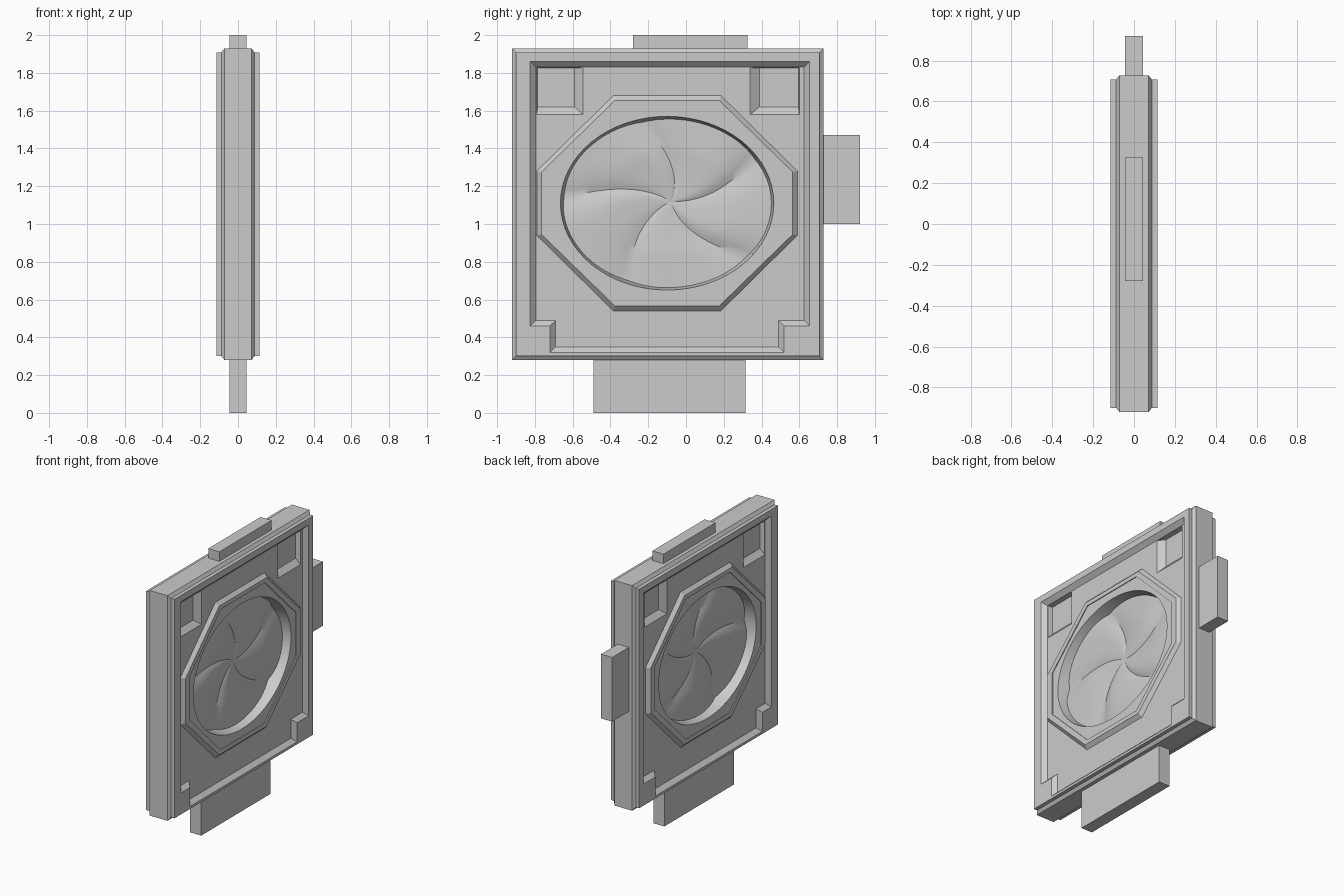
import bpy, bmesh
from math import sin, cos, pi, radians

if "Cube" in bpy.data.objects:
    bpy.data.objects.remove(bpy.data.objects["Cube"])

CY, CZ = -0.10, 1.11          # centre of the round opening


def finish(name, bm, normals=True):
    if normals:
        bmesh.ops.recalc_face_normals(bm, faces=bm.faces)
    me = bpy.data.meshes.new(name)
    bm.to_mesh(me)
    bm.free()
    ob = bpy.data.objects.new(name, me)
    bpy.context.collection.objects.link(ob)
    return ob


def loft(name, rings):
    """Closed solid through rings of (x, [(y, z), ...])."""
    bm = bmesh.new()
    loops = [[bm.verts.new((x, y, z)) for y, z in pts] for x, pts in rings]
    n = len(loops[0])
    for a, b in zip(loops, loops[1:]):
        for i in range(n):
            j = (i + 1) % n
            bm.faces.new((a[i], a[j], b[j], b[i]))
    bm.faces.new(loops[0])
    bm.faces.new(loops[-1])
    return finish(name, bm)


def rect(y0, y1, z0, z1):
    return [(y0, z0), (y1, z0), (y1, z1), (y0, z1)]


def octagon(hy, hz, cy, cz):
    q = [(hy, cz), (cy, hz), (-cy, hz), (-hy, cz)]
    return [(CY + y, CZ + z) for y, z in q + [(-y, -z) for y, z in q]]


def ellipse(a, b, n=64):
    return [(CY + a * cos(2 * pi * i / n), CZ + b * sin(2 * pi * i / n)) for i in range(n)]


def notched(d):
    """Recess outline with stepped lower corners, grown outward by d."""
    return [(-0.69 - d, 0.35 - d), (0.49 + d, 0.35 - d), (0.49 + d, 0.49 - d),
            (0.625 + d, 0.49 - d), (0.625 + d, 1.83 + d), (-0.795 - d, 1.83 + d),
            (-0.795 - d, 0.49 - d), (-0.69 - d, 0.49 - d)]


def cut(ob, cutters):
    bpy.context.view_layer.objects.active = ob
    for c in cutters:
        m = ob.modifiers.new("cut", 'BOOLEAN')
        m.operation, m.solver, m.object = 'DIFFERENCE', 'EXACT', c
        bpy.ops.object.modifier_apply(modifier=m.name)


def smooth(ob, angle=30):
    bpy.ops.object.select_all(action='DESELECT')
    ob.select_set(True)
    bpy.context.view_layer.objects.active = ob
    bpy.ops.object.shade_smooth_by_angle(angle=radians(angle))


# Main slab: chamfered core with the raised frame layer on both faces
edge = rect(-0.92, 0.727, 0.28, 1.93)
face = rect(-0.90, 0.707, 0.302, 1.907)
slab = loft("door_slab", [(-0.115, face), (-0.088, face), (-0.072, edge),
                          (0.072, edge), (0.088, face), (0.115, face)])

# Edge tabs
for name, r in (("bottom_tab", rect(-0.49, 0.315, 0, 0.28)),
                ("top_tab", rect(-0.28, 0.325, 1.93, 2.0)),
                ("side_tab", rect(0.727, 0.92, 1.0, 1.47))):
    loft(name, [(-0.045, r), (0.045, r)])

for s, side in ((1, "right"), (-1, "left")):
    # Cutters: stepped recess, corner pockets, oval opening
    recess = loft("recess_cutter", [(s * 0.085, notched(0)), (s * 0.115, notched(0.03)),
                                    (s * 0.13, notched(0.03))])
    pockets = [loft("pocket_cutter", [(s * 0.05, rect(*lo)), (s * 0.085, rect(*hi)),
                                      (s * 0.1, rect(*hi))])
               for lo, hi in (((-0.785, -0.59, 1.62, 1.825), (-0.79, -0.545, 1.58, 1.828)),
                              ((0.39, 0.595, 1.62, 1.825), (0.34, 0.60, 1.58, 1.828)))]
    hole = loft("opening_cutter", [(s * 0.008, ellipse(0.545, 0.44)),
                                   (s * 0.105, ellipse(0.565, 0.46)),
                                   (s * 0.13, ellipse(0.568, 0.463))])
    cut(slab, [recess] + pockets + [hole])

    # Octagonal surround with a shallow inner step
    base = octagon(0.69, 0.57, 0.285, 0.17)
    top = octagon(0.665, 0.545, 0.275, 0.165)
    inner = octagon(0.617, 0.515, 0.255, 0.158)
    ring = loft("octagon_surround_" + side,
                [(s * 0.075, base), (s * 0.085, base), (s * 0.11, top),
                 (s * 0.11, inner), (s * 0.104, inner)])
    cut(ring, [hole])
    smooth(ring, 20)
    for c in [recess, hole] + pockets:
        bpy.data.objects.remove(c, do_unlink=True)

    # Five swirling blades closing the opening
    bm = bmesh.new()
    blades, seg, nr = 5, 16, 18
    n = blades * seg
    hub = bm.verts.new((s * 0.018, CY + 0.02, CZ + 0.01))
    rows = []
    for k in range(1, nr + 1):
        r = k / nr
        row = []
        for i in range(n):
            p = (i % seg) / seg
            t = radians(32 - 35 * (1 - r) ** 1.3) + 2 * pi * i / n
            h = (1 - abs(2 * p - 1) ** 3) * (1.25 - 0.5 * p)
            x = 0.018 + 0.026 * h * min(1, r * 1.6)
            row.append(bm.verts.new((s * x, CY + 0.02 * (1 - r) + 0.552 * r * cos(t),
                                     CZ + 0.01 * (1 - r) + 0.447 * r * sin(t))))
        rows.append(row)
    for i in range(n):
        j = (i + 1) % n
        f = [bm.faces.new((hub, rows[0][i], rows[0][j]))]
        for a, b in zip(rows, rows[1:]):
            f.append(bm.faces.new((a[i], b[i], b[j], a[j])))
        if s < 0:
            for g in f:
                g.normal_flip()
    smooth(finish("blades_" + side, bm, False), 35)

smooth(slab, 20)
